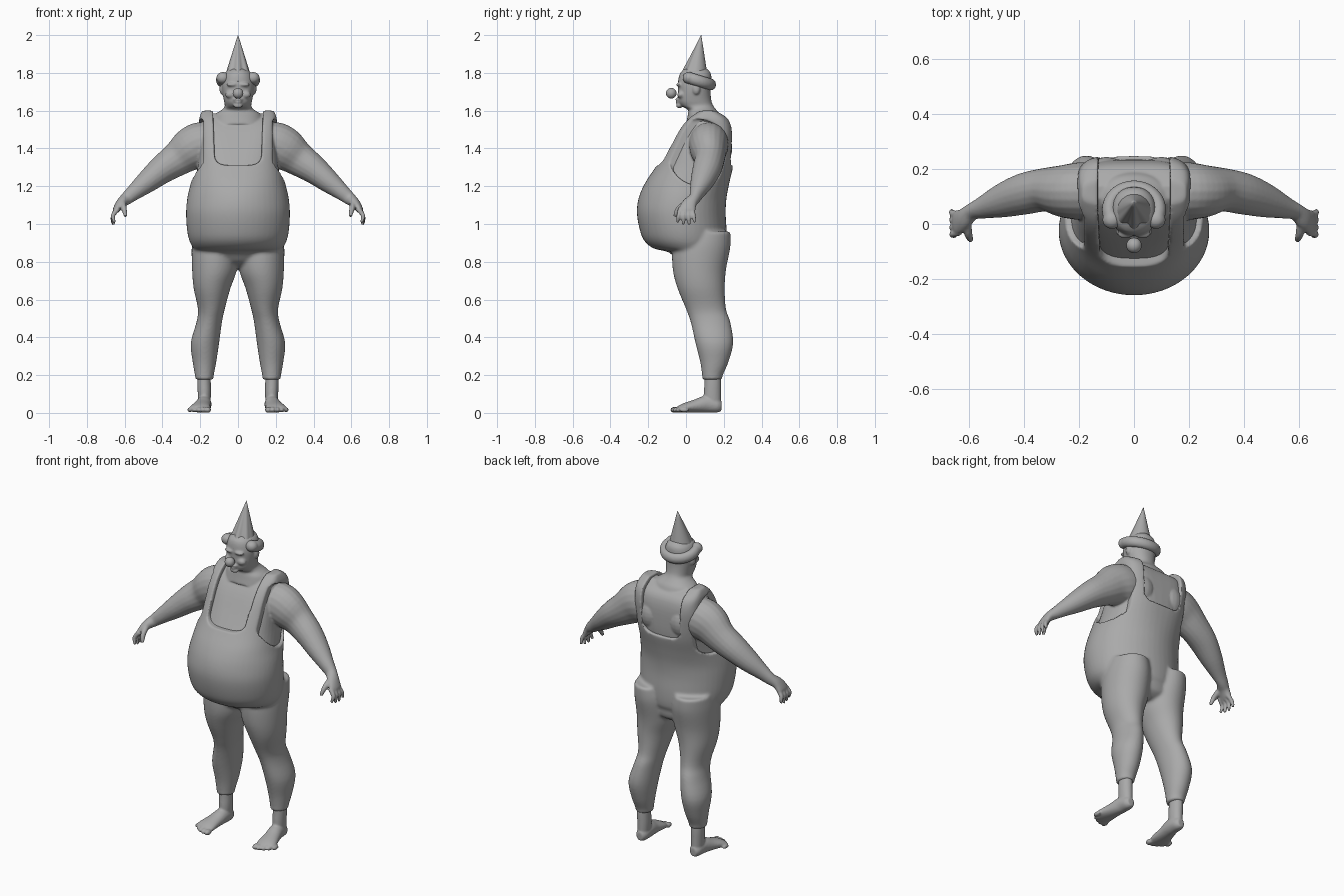
import bpy, bmesh, math
from mathutils import Vector, Matrix

cube = bpy.data.objects.get("Cube")
if cube:
    bpy.data.objects.remove(cube)

GREY = (0.4, 0.4, 0.4, 1)
grey = bpy.data.materials.new("plain grey")
grey.use_nodes = True
grey.diffuse_color = GREY
grey.node_tree.nodes["Principled BSDF"].inputs["Base Color"].default_value = GREY


def blend(rows, n=4):
    """Catmull-Rom interpolation of tuples."""
    rows = [Vector(r) for r in rows]
    out = []
    for i in range(len(rows) - 1):
        a, b, c = rows[max(i - 1, 0)], rows[i], rows[i + 1]
        d = rows[min(i + 2, len(rows) - 1)]
        for k in range(n):
            t = k / n
            out.append(b + (c - a) * (t / 2) + (2 * a - 5 * b + 4 * c - d) * (t * t / 2)
                       + (3 * b - a - 3 * c + d) * (t ** 3 / 2))
    return out + [rows[-1]]


def loft(bm, rings):
    rings = [[bm.verts.new(p) for p in ring] for ring in rings]
    n = len(rings[0])
    for low, high in zip(rings, rings[1:]):
        for i in range(n):
            j = (i + 1) % n
            bm.faces.new((low[i], low[j], high[j], high[i]))
    bm.faces.new(rings[0][::-1])
    bm.faces.new(rings[-1])


def stack(bm, rows, side=1, n=48):
    """Level rings: z, x min, x max, y front, y back, squareness."""
    rings = []
    for z, x0, x1, y0, y1, e in blend(rows):
        ring = []
        for i in range(n):
            a = math.tau * i / n
            c, s = math.cos(a), math.sin(a)
            px = math.copysign(abs(c) ** (2 / e), c)
            py = math.copysign(abs(s) ** (2 / e), s)
            ring.append((side * ((x0 + x1) / 2 + px * (x1 - x0) / 2),
                         (y0 + y1) / 2 + py * (y1 - y0) / 2, z))
        rings.append(ring)
    loft(bm, rings)


def tube(bm, rows, ref, side=1, n=20):
    """Rings along a path: x, y, z, radius along ref, radius across."""
    pts = blend(rows)
    rings = []
    for i, p in enumerate(pts):
        t = (pts[min(i + 1, len(pts) - 1)].xyz - pts[max(i - 1, 0)].xyz).normalized()
        u = (Vector(ref) - t * t.dot(Vector(ref))).normalized()
        v = t.cross(u)
        ring = []
        for k in range(n):
            a = math.tau * k / n
            q = Vector(p[:3]) + u * p[3] * math.cos(a) + v * p[4] * math.sin(a)
            ring.append((side * q.x, q.y, q.z))
        rings.append(ring)
    loft(bm, rings)


def ball(bm, at, size):
    bmesh.ops.create_uvsphere(bm, u_segments=24, v_segments=16, radius=1,
                              matrix=Matrix.Translation(at) @ Matrix.Diagonal((*size, 1)))


def finish(bm, name):
    bmesh.ops.recalc_face_normals(bm, faces=bm.faces)
    for f in bm.faces:
        f.smooth = True
    mesh = bpy.data.meshes.new(name)
    bm.to_mesh(mesh)
    bm.free()
    mesh.materials.append(grey)
    obj = bpy.data.objects.new(name, mesh)
    bpy.context.scene.collection.objects.link(obj)
    return obj


def fuse(obj, voxel):
    m = obj.modifiers.new("fuse", "REMESH")
    m.mode, m.voxel_size, m.use_smooth_shade = "VOXEL", voxel, True


def soften(obj, times):
    m = obj.modifiers.new("soften", "SMOOTH")
    m.factor, m.iterations = 0.5, times


# Trunk: z, front, back, half width, squareness
TRUNK = [(.77, .02, .15, .1, 2), (.8, -.04, .19, .18, 2), (.85, -.09, .2, .22, 2),
         (.87, -.17, .21, .235, 2), (.91, -.22, .215, .257, 2), (.97, -.245, .215, .27, 2),
         (1.06, -.26, .21, .275, 2), (1.14, -.25, .215, .268, 2), (1.22, -.215, .23, .25, 2.2),
         (1.31, -.155, .25, .235, 2.5), (1.4, -.1, .255, .225, 3), (1.5, -.04, .25, .21, 4),
         (1.56, .01, .225, .205, 4), (1.6, .07, .16, .19, 4)]
# Trouser leg: z, inner, outer, front, back
LEG = [(.96, .03, .235, -.03, .235), (.88, .005, .245, -.07, .235), (.76, .006, .243, -.07, .212),
       (.66, .04, .235, -.045, .205), (.55, .07, .212, 0, .212), (.48, .085, .22, .025, .235),
       (.37, .1, .25, .05, .25), (.27, .115, .24, .075, .225), (.2, .128, .228, .085, .195),
       (.175, .13, .225, .085, .192)]

bm = bmesh.new()
stack(bm, [(z, -w, w, f, b, e) for z, f, b, w, e in TRUNK])
for s in (1, -1):
    stack(bm, [(*r, 2) for r in LEG], s)
overalls = finish(bm, "overalls")

# Cutter for the neck opening and the two armholes
bm = bmesh.new()
neck = [(.14, 1.8), (-.14, 1.8)]
for k in range(19):
    a = math.pi * (1 + k / 18)
    c, s = math.cos(a), math.sin(a)
    neck.append((math.copysign(abs(c) ** .5, c) * .125, 1.4 - abs(s) ** .5 * .09))
loft(bm, [[(x, y, z) for x, z in neck] for y in (-.5, .5)])
for s in (1, -1):
    hole = [(.065 + .16 * math.cos(a), 1.38 + .175 * math.sin(a))
            for a in (math.tau * k / 40 for k in range(40))]
    loft(bm, [[(s * x, y, z) for y, z in hole] for x in (.182, .5)])
cutter = finish(bm, "opening_cutter")
cutter.hide_render = True
cutter.hide_viewport = True
cutter.hide_set(True)

fuse(overalls, .009)
cut = overalls.modifiers.new("openings", "BOOLEAN")
cut.operation, cut.solver, cut.object = "DIFFERENCE", "EXACT", cutter
fuse(overalls, .007)
soften(overalls, 5)

# Skin: chest, neck and head
bm = bmesh.new()
stack(bm, [(z - .015, .02 - w, w - .02, f + .02, b - .02, e) for z, f, b, w, e in TRUNK[7:]])
HEAD = [(1.53, 0, .2, .14), (1.58, .01, .18, .12), (1.605, .01, .16, .085), (1.625, -.025, .145, .07),
        (1.65, -.042, .135, .074), (1.7, -.042, .13, .083), (1.75, -.042, .135, .085),
        (1.8, -.03, .13, .07), (1.83, .01, .1, .03)]
stack(bm, [(z, -w, w, f, b, 2.2) for z, f, b, w in HEAD])
ball(bm, (0, -.045, 1.66), (.024, .012, .006))
ball(bm, (0, -.043, 1.645), (.02, .012, .006))
ball(bm, (0, -.035, 1.627), (.025, .018, .014))

# Arms, hands, feet and the paired parts of the face
ARM = [(.12, .12, 1.42, .1, .1), (.19, .12, 1.42, .105, .12), (.25, .12, 1.395, .098, .115),
       (.32, .125, 1.345, .08, .092), (.4, .11, 1.29, .076, .076), (.48, .085, 1.225, .062, .06),
       (.55, .06, 1.168, .041, .043), (.59, .045, 1.135, .031, .034), (.62, .02, 1.11, .038, .026),
       (.645, .005, 1.075, .045, .018), (.65, .005, 1.06, .035, .012)]
ANKLE = [(.18, .14, .25, .035, .042), (.18, .142, .17, .036, .044), (.178, .14, .1, .035, .046),
         (.178, .14, .02, .03, .045)]
FOOT = [(.178, .188, .035, .02, .025), (.178, .165, .037, .034, .036), (.18, .11, .046, .04, .045),
        (.19, .05, .036, .046, .035), (.2, -.01, .026, .056, .025), (.205, -.04, .018, .055, .017)]
for s in (1, -1):
    tube(bm, ARM, (0, 1, 0), s)
    for k in range(4):
        y = .04 - .026 * k
        tip = .99 + .012 * abs(k - 1.5)
        tube(bm, [(.635, y * .8, 1.08, .013, .013), (.662, y, 1.045, .012, .012),
                  (.665 - .004 * k, y * 1.2, tip, .008, .008)], (0, 1, 0), s, 12)
    tube(bm, [(.61, 0, 1.11, .017, .017), (.603, -.04, 1.08, .015, .015),
              (.595, -.06, 1.04, .009, .009)], (1, 0, 0), s, 12)
    tube(bm, ANKLE, (1, 0, 0), s)
    tube(bm, FOOT, (1, 0, 0), s)
    for k in range(5):
        ball(bm, (s * (.16 + .024 * k), -.058 + .006 * k * k / 2, .016),
             (.017 - .0012 * k, .026, .016 - .001 * k))
    ball(bm, (s * .1, .13, 1.4), (.1, .115, .12))
    ball(bm, (s * .086, .055, 1.715), (.012, .02, .03))
    ball(bm, (s * .032, -.036, 1.738), (.03, .016, .01))
    ball(bm, (s * .04, -.026, 1.685), (.028, .02, .02))
skin = finish(bm, "skin_body")
fuse(skin, .006)
soften(skin, 3)

# Round nose
bm = bmesh.new()
ball(bm, (0, -.078, 1.692), (.028, .028, .028))
finish(bm, "nose")

# Roll of hair around the back of the head
bm = bmesh.new()
hair = []
for k in range(13):
    a = math.pi * (k / 12 * 1.3 - .15)
    y = .052 + .08 * math.sin(a)
    hair.append((.09 * math.cos(a), y, 1.778 - .3 * y, .031, .027))
tube(bm, hair, (0, 0, 1))
for end in (hair[0], hair[-1]):
    ball(bm, end[:3], (.035, .034, .032))
roll = finish(bm, "hair_roll")
fuse(roll, .006)
soften(roll, 4)

# Pointed hat with folds in front
bm = bmesh.new()
stack(bm, [(1.755, -.077, .077, -.034, .12, 2), (1.8, -.064, .064, -.018, .112, 2),
           (2, -.001, .001, .079, .081, 2)], n=64)
for v in bm.verts:
    mid = Vector((0, .045 + (v.co.z - 1.76) * .146, v.co.z))
    d = v.co - mid
    if d.y < 0:
        fold = .1 * math.cos(7 * math.atan2(d.x, -d.y)) * min(1, (2 - v.co.z) * 6)
        v.co = mid + d * (1 + fold * -d.y / d.length)
finish(bm, "pointed_hat")
